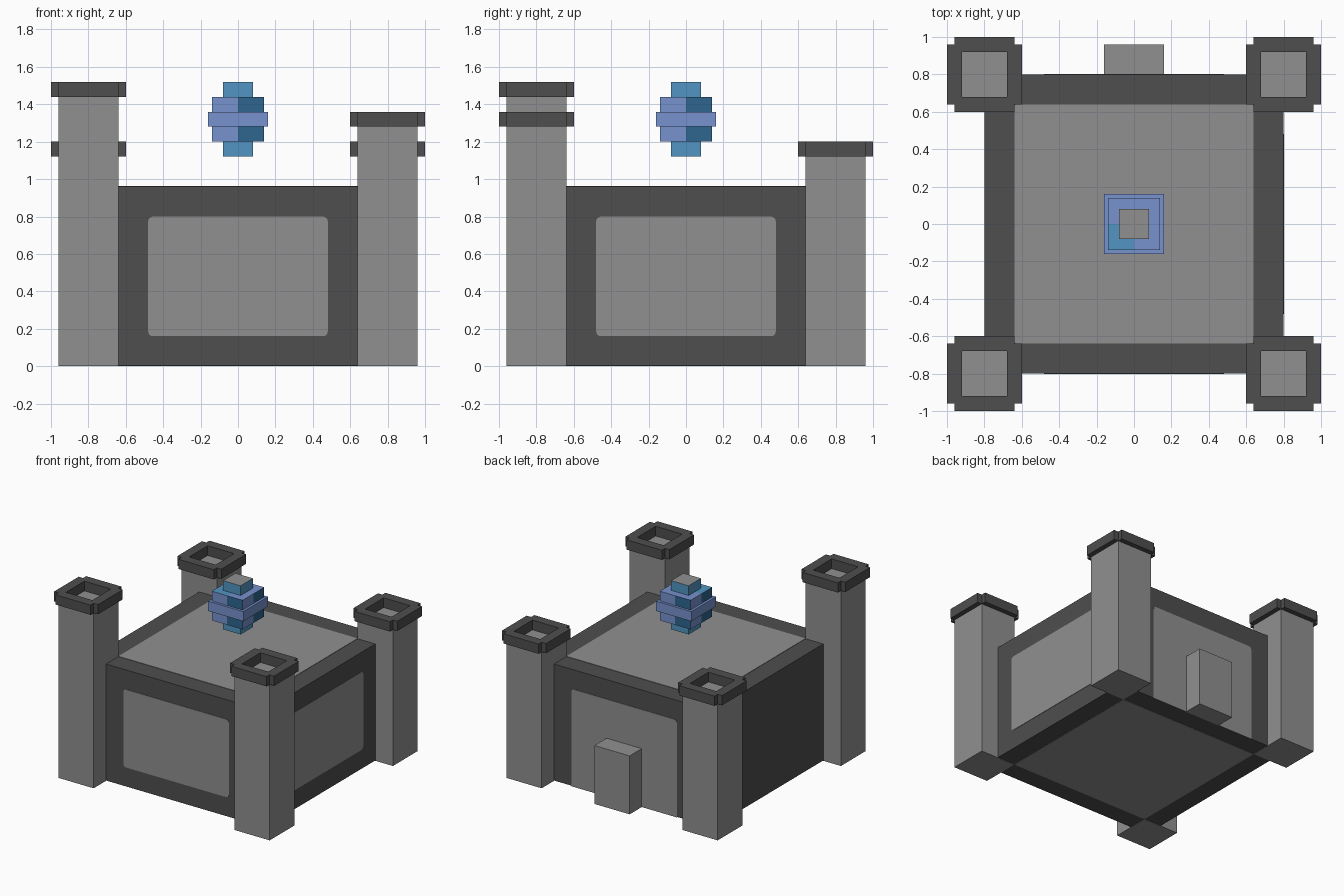
import bpy, bmesh, math
from mathutils import Matrix, Vector

if "Cube" in bpy.data.objects:
    bpy.data.objects.remove(bpy.data.objects["Cube"])


def material(name, hex_code):
    """Flat material from an sRGB hex colour."""
    lin = []
    for i in (0, 2, 4):
        c = int(hex_code[i:i + 2], 16) / 255
        lin.append(c / 12.92 if c <= 0.04045 else ((c + 0.055) / 1.055) ** 2.4)
    m = bpy.data.materials.new(name)
    m.diffuse_color = (*lin, 1)
    m.use_nodes = True
    m.node_tree.nodes["Principled BSDF"].inputs["Base Color"].default_value = m.diffuse_color
    return m


STONE = material("light stone", "909090")
TRIM = material("dark stone", "4E4E4E")
VIOLET = material("violet blue", "7792CE")
MID = material("mid blue", "5295C2")
DEEP = material("deep blue", "2E668E")


def finish(name, bm, mats):
    bmesh.ops.recalc_face_normals(bm, faces=bm.faces)
    me = bpy.data.meshes.new(name)
    bm.to_mesh(me)
    bm.free()
    for m in mats:
        me.materials.append(m)
    ob = bpy.data.objects.new(name, me)
    bpy.context.collection.objects.link(ob)
    return ob


def box_bm(lo, hi):
    lo, hi = Vector(lo), Vector(hi)
    bm = bmesh.new()
    bmesh.ops.create_cube(bm, size=1, matrix=Matrix.Translation((lo + hi) / 2)
                          @ Matrix.Diagonal((*(hi - lo), 1)))
    return bm


def box(name, lo, hi, mat):
    return finish(name, box_bm(lo, hi), [mat])


def panel(name, w, z0, z1, matrix, r_top, r_bottom, t=0.003):
    """Thin plate in local XY with rounded corners, raised along local +Z."""
    pts = []
    for cx, cy, a, r in ((w, z1, 0, r_top), (-w, z1, 90, r_top),
                         (-w, z0, 180, r_bottom), (w, z0, 270, r_bottom)):
        if r == 0:
            pts.append((cx, cy, 0))
            continue
        ox = cx - math.copysign(r, cx)
        oy = cy - r if cy == z1 else cy + r
        for k in range(4):
            ang = math.radians(a + 30 * k)
            pts.append((ox + r * math.cos(ang), oy + r * math.sin(ang), 0))
    bm = bmesh.new()
    f = bm.faces.new([bm.verts.new(p) for p in pts])
    ext = bmesh.ops.extrude_face_region(bm, geom=[f])["geom"]
    bmesh.ops.translate(bm, vec=(0, 0, t),
                        verts=[v for v in ext if isinstance(v, bmesh.types.BMVert)])
    bm.transform(matrix)
    return finish(name, bm, [STONE])


# Keep body with flush light panels (left wall stays plain)
box("keep_body", (-0.8, -0.8, 0.003), (0.8, 0.8, 0.96), TRIM)


def wall(deg):
    return (Matrix.Rotation(math.radians(deg), 4, 'Z') @ Matrix.Translation((0, -0.8, 0))
            @ Matrix.Rotation(math.pi / 2, 4, 'X'))


panel("front_panel", 0.48, 0.16, 0.8, wall(0), 0.025, 0.025)
panel("right_panel", 0.48, 0.16, 0.8, wall(90), 0.025, 0.025)
panel("back_panel", 0.48, 0.0, 0.8, wall(180), 0.025, 0)
panel("roof_panel", 0.64, -0.64, 0.64, Matrix.Translation((0, 0, 0.96)), 0.012, 0.012)
panel("floor_panel", 0.64, -0.64, 0.64, Matrix.Identity(4), 0.012, 0.012)

# Gate block at the back
box("back_gate", (-0.16, 0.8, 0), (0.16, 0.96, 0.48), STONE)


# Tower caps: square ring with notched corners
def cap(name, x, y, z):
    g = (-0.2, -0.16, -0.12, 0.12, 0.16, 0.2)
    bm = bmesh.new()
    for i in range(5):
        for j in range(5):
            if (i in (0, 4) and j in (0, 4)) or (i == 2 and j == 2):
                continue
            bm.faces.new([bm.verts.new((x + a, y + b, z)) for a, b in (
                (g[i], g[j]), (g[i + 1], g[j]), (g[i + 1], g[j + 1]), (g[i], g[j + 1]))])
    bmesh.ops.remove_doubles(bm, verts=bm.verts, dist=1e-4)
    ext = bmesh.ops.extrude_face_region(bm, geom=bm.faces[:])["geom"]
    bmesh.ops.translate(bm, vec=(0, 0, 0.08),
                        verts=[v for v in ext if isinstance(v, bmesh.types.BMVert)])
    finish(name, bm, [TRIM])


# Corner towers
for name, x, y, h in (("front_left", -0.8, -0.8, 1.44), ("front_right", 0.8, -0.8, 1.28),
                      ("back_left", -0.8, 0.8, 1.12), ("back_right", 0.8, 0.8, 1.12)):
    box(name + "_tower", (x - 0.16, y - 0.16, 0), (x + 0.16, y + 0.16, h), STONE)
    cap(name + "_cap", x, y, h)

# Floating crystal: end blocks with grey ends, two-tone layers, plain middle
for name, z, up in (("crystal_bottom", 1.12, -1), ("crystal_top", 1.44, 1)):
    bm = box_bm((-0.08, -0.08, z), (0.08, 0.08, z + 0.08))
    for f in bm.faces:
        f.normal_update()
        f.material_index = 1 if f.normal.z * up > 0.5 else 0
    finish(name, bm, [MID, STONE])

for name, z in (("crystal_lower_layer", 1.20), ("crystal_upper_layer", 1.36)):
    bm = box_bm((-0.14, -0.14, z), (0.14, 0.14, z + 0.08))
    for n in ((1, 0, 0), (0, 1, 0)):
        bmesh.ops.bisect_plane(bm, geom=bm.verts[:] + bm.edges[:] + bm.faces[:],
                               plane_co=(0, 0, 0), plane_no=n)
    for f in bm.faces:
        f.normal_update()
        c = f.calc_center_median()
        if abs(f.normal.z) > 0.5:      # one quarter of the top and bottom is mid blue
            f.material_index = 1 if c.x < 0 and c.y < 0 else 0
        else:                          # right half of every side is deep blue
            right = Vector((0, 0, 1)).cross(f.normal)
            f.material_index = 2 if c.dot(right) > 0 else 0
    finish(name, bm, [VIOLET, MID, DEEP])

box("crystal_middle", (-0.16, -0.16, 1.28), (0.16, 0.16, 1.36), VIOLET)
